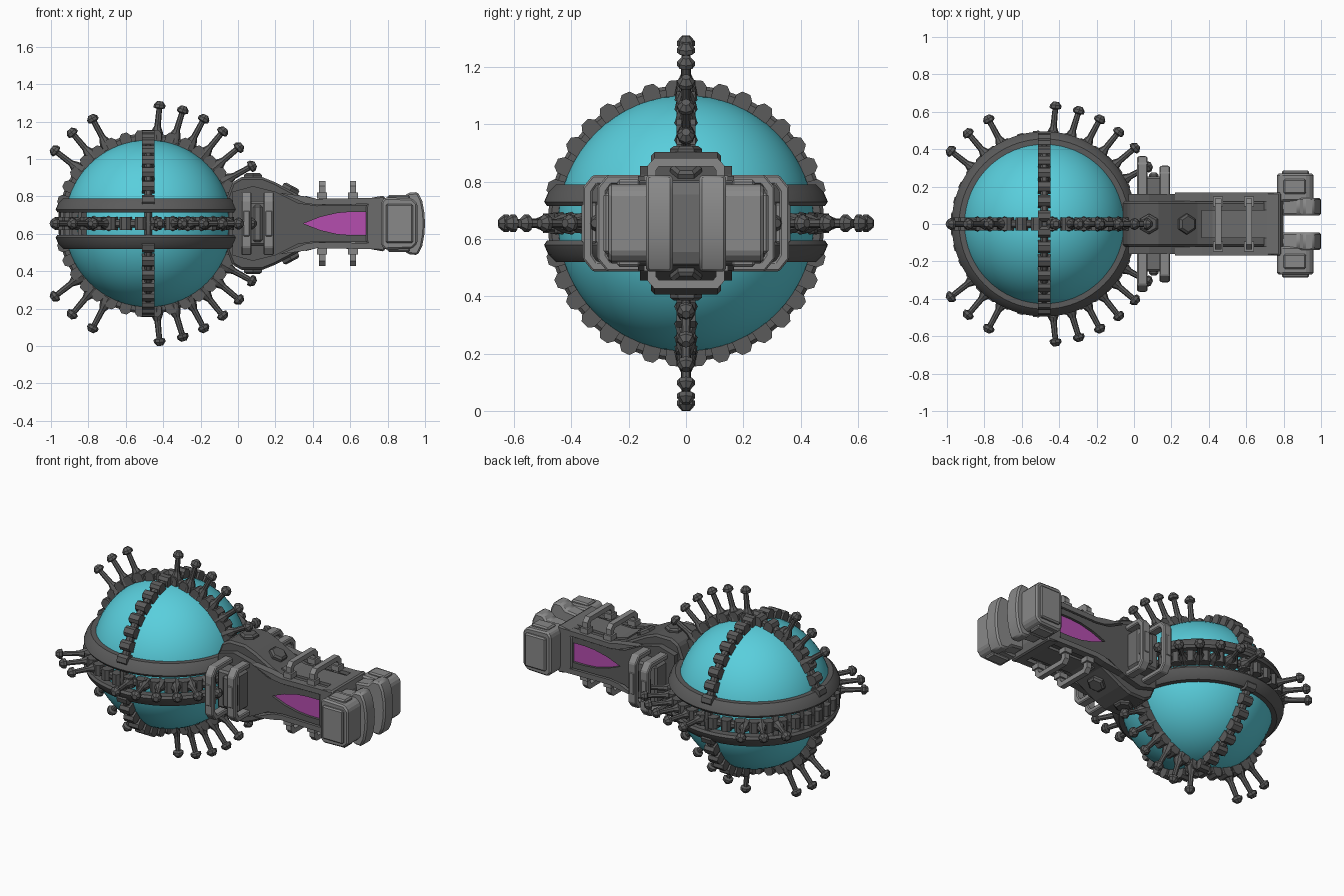
import bpy, bmesh, math
from mathutils import Matrix, Vector

if "Cube" in bpy.data.objects:
    bpy.data.objects.remove(bpy.data.objects["Cube"])

H = 0.655                      # height of the long axis
C = Vector((-0.48, 0, H))      # centre of the sphere


def mat(name, r, g, b):
    m = bpy.data.materials.new(name)
    m.diffuse_color = (r, g, b, 1)
    m.use_nodes = True
    m.node_tree.nodes["Principled BSDF"].inputs["Base Color"].default_value = m.diffuse_color
    return m


CYAN = mat("cyan glass", 0.10, 0.62, 0.72)
MAGENTA = mat("magenta panel", 0.46, 0.075, 0.43)
DARK = mat("dark grey", 0.105, 0.105, 0.105)
MID = mat("mid grey", 0.15, 0.15, 0.15)
LIGHT = mat("light grey", 0.25, 0.25, 0.25)


def finish(name, bm, m, smooth=False, bevel=0):
    bmesh.ops.recalc_face_normals(bm, faces=bm.faces)
    me = bpy.data.meshes.new(name)
    bm.to_mesh(me)
    bm.free()
    ob = bpy.data.objects.new(name, me)
    bpy.context.collection.objects.link(ob)
    me.materials.append(m)
    if bevel:
        b = ob.modifiers.new("bevel", 'BEVEL')
        b.width, b.segments = bevel, 1
    if smooth:
        bpy.context.view_layer.objects.active = ob
        ob.select_set(True)
        bpy.ops.object.shade_smooth_by_angle(angle=math.radians(35))
        ob.select_set(False)
    return ob


def add_box(bm, lo, hi, mx=Matrix()):
    lo, hi = Vector(lo), Vector(hi)
    s = Matrix.Diagonal((*(hi - lo), 1))
    bmesh.ops.create_cube(bm, size=1, matrix=mx @ Matrix.Translation((lo + hi) / 2) @ s)


def add_prism(bm, pts, place, a, b):
    """Extrude a 2D outline between a and b; place(u, v, w) gives the 3D point."""
    v0 = [bm.verts.new(place(u, v, a)) for u, v in pts]
    v1 = [bm.verts.new(place(u, v, b)) for u, v in pts]
    bm.faces.new(v0)
    bm.faces.new(v1)
    n = len(pts)
    for i in range(n):
        j = (i + 1) % n
        bm.faces.new((v0[i], v0[j], v1[j], v1[i]))


def add_lathe(bm, prof, mx, seg, closed):
    """Revolve (radius, height) points round local z."""
    rings = [[bm.verts.new(mx @ Vector((r * math.cos(t), r * math.sin(t), h)))
              for t in (math.tau * k / seg for k in range(seg))] for r, h in prof]
    for i in range(len(rings) if closed else len(rings) - 1):
        a, b = rings[i], rings[(i + 1) % len(rings)]
        for k in range(seg):
            l = (k + 1) % seg
            bm.faces.new((a[k], a[l], b[l], b[k]))
    if not closed:
        bm.faces.new(rings[0])
        bm.faces.new(rings[-1])


side = lambda u, v, w: (u, w, H + v)       # outline seen from the front
cross = lambda u, v, w: (w, u, H + v)      # outline seen from the right
mirrored = lambda pts: pts + [(x, -z) for x, z in reversed(pts) if z != 0]
T = Matrix.Translation(C)

# glass sphere
bm = bmesh.new()
bmesh.ops.create_uvsphere(bm, u_segments=64, v_segments=32, radius=0.447, matrix=T)
finish("glass_sphere", bm, CYAN, True)

# pair of sloped equator bands
bm = bmesh.new()
for s in (1, -1):
    add_lathe(bm, [(r, s * h) for r, h in
                   [(0.42, 0.135), (0.455, 0.135), (0.48, 0.11), (0.495, 0.075), (0.485, 0.06), (0.42, 0.06)]],
              T, 64, True)
finish("equator_bands", bm, DARK, True)

# three knobbly rings, one in each main plane
axes = {"equator_ring": Matrix(), "side_ring": Matrix.Rotation(math.pi / 2, 4, 'X'),
        "cross_ring": Matrix.Rotation(math.pi / 2, 4, 'Y')}
for name, R in axes.items():
    bm = bmesh.new()
    w = 0.021
    add_lathe(bm, [(0.43, -w), (0.47, -w), (0.482, -w / 2), (0.482, w / 2), (0.47, w), (0.43, w)],
              T @ R, 72, True)
    for k in range(36):
        M = T @ R @ Matrix.Rotation(math.tau * (k + 0.5) / 36, 4, 'Z')
        p = M @ Vector((0.49, 0, 0))
        if name != "equator_ring" and abs(p.z - H) < 0.07:
            continue
        wide = 0.034
        knob = [(0.44, -0.03), (0.482, -0.03), (0.5, -0.015), (0.5, 0.015), (0.482, 0.03), (0.44, 0.03)]
        add_prism(bm, knob, lambda u, v, h: M @ Vector((u, v, h)), -wide, wide)
    finish(name, bm, DARK)

# small posts bridging the gap between the bands
bm = bmesh.new()
for k in range(36):
    M = T @ Matrix.Rotation(math.tau * k / 36, 4, 'Z')
    if 90 <= k * 10 <= 270 and 130 < k * 10 < 230:
        add_box(bm, (0.44, -0.015, -0.065), (0.478, 0.015, 0.065), M)
finish("rear_gap_posts", bm, MID)

# mushroom-headed spikes in four fans round the long axis
bm = bmesh.new()
for q in range(4):
    for deg in (84.5, 73, 62, 51, 40, 29, 118, 130, 142):
        a = math.radians(deg)
        d = Matrix.Rotation(q * math.pi / 2, 3, 'X') @ Vector((math.cos(a), 0, math.sin(a)))
        M = T @ d.to_track_quat('Z', 'Y').to_matrix().to_4x4()
        add_lathe(bm, [(0.04, 0.45), (0.032, 0.49), (0.017, 0.525), (0.015, 0.615), (0.031, 0.622),
                       (0.031, 0.638), (0.015, 0.657)], M, 8, False)
finish("spikes", bm, DARK)

# spine of the arm with its big shoulder hump
bm = bmesh.new()
add_prism(bm, mirrored([(-0.06, 0.14), (-0.03, 0.22), (0.02, 0.248), (0.13, 0.248), (0.2, 0.22),
                        (0.34, 0.145), (0.42, 0.12), (0.77, 0.12)]), side, -0.122, 0.122)
finish("arm_spine", bm, DARK, bevel=0.012)

# flank strips framing the panels, and side rails
flanks, rails, panels = bmesh.new(), bmesh.new(), bmesh.new()
lens = [(0.35, 0), (0.44, 0.035), (0.53, 0.056), (0.6, 0.062), (0.72, 0.062)]
for s in (1, -1):
    for t in (1, -1):
        strip = [(-0.03, 0.17), (0.08, 0.2), (0.2, 0.17), (0.32, 0.11), (0.42, 0.095), (0.76, 0.1)] \
            + lens[::-1] + [(-0.03, 0)]
        add_prism(flanks, [(x, t * z) for x, z in strip], side, s * 0.11, s * 0.16)
        top = [(0.22, 0.165), (0.36, 0.108), (0.42, 0.1), (0.76, 0.105), (0.76, 0.137), (0.42, 0.132), (0.36, 0.145)]
        add_prism(rails, [(x, t * z) for x, z in top], side, s * 0.12, s * 0.168)
    add_prism(panels, mirrored(lens), side, s * 0.135, s * 0.144)
finish("arm_flanks", flanks, DARK)
finish("arm_rails", rails, MID)
finish("lens_panels", panels, MAGENTA)

# raised centre plates along the arm, top and bottom
bm = bmesh.new()
for t in (1, -1):
    pl = [(0.36, 0.13), (0.42, 0.115), (0.76, 0.115), (0.76, 0.138), (0.42, 0.132), (0.36, 0.148)]
    add_prism(bm, [(x, t * z) for x, z in pl], side, -0.075, 0.075)
finish("centre_plates", bm, MID)

# staple handles over the arm
bm = bmesh.new()
for x in (0.45, 0.615):
    for t in (1, -1):
        st = [(-0.135, 0.1), (-0.135, 0.2), (-0.11, 0.228), (0.11, 0.228), (0.135, 0.2), (0.135, 0.1),
              (0.105, 0.1), (0.105, 0.185), (0.095, 0.198), (-0.095, 0.198), (-0.105, 0.185), (-0.105, 0.1)]
        add_prism(bm, [(y, t * z) for y, z in st], cross, x - 0.017, x + 0.017)
        for s in (1, -1):
            z = H + t * 0.15
            add_box(bm, (x - 0.027, s * 0.12 - 0.027, z - 0.016), (x + 0.027, s * 0.12 + 0.027, z + 0.016))
finish("staple_handles", bm, LIGHT)

# hexagonal bolts on the shoulder
bm = bmesh.new()
for t in (1, -1):
    for x, z, tilt in ((0.08, 0.248, 0), (0.28, 0.182, 0.49)):
        M = Matrix.Translation((x, 0, H + t * z)) @ Matrix.Rotation(t * tilt, 4, 'Y')
        add_lathe(bm, [(0.055, -0.02), (0.055, 0.012), (0.042, 0.022)] if t > 0 else
                  [(0.055, 0.02), (0.055, -0.012), (0.042, -0.022)],
                  M @ Matrix.Rotation(math.pi / 6, 4, 'Z'), 6, False)
finish("hex_bolts", bm, DARK)

# C-shaped clamps and the core blocks inside them
clamps, cores = bmesh.new(), bmesh.new()
for s in (1, -1):
    for x, y in ((0.045, 0.36), (0.165, 0.31)):
        o = mirrored([(0.11, 0.168), (y - 0.035, 0.168), (y, 0.125)])
        i = mirrored([(0.11, 0.135), (y - 0.05, 0.135), (y - 0.033, 0.11)])
        c = o + i[::-1]
        add_prism(clamps, [(s * u, v) for u, v in c], cross, x - 0.028, x + 0.028)
        ya, yb = sorted((s * (y - 0.05), s * (y + 0.004)))
        add_box(clamps, (x - 0.02, ya, H - 0.07), (x + 0.02, yb, H + 0.07))
    ya, yb = sorted((s * 0.1, s * 0.255))
    add_box(cores, (0.03, ya, H - 0.12), (0.18, yb, H + 0.12))
    ya, yb = sorted((s * 0.2, s * 0.275))
    add_box(cores, (0.08, ya, H - 0.1), (0.13, yb, H + 0.1))
finish("clamps", clamps, LIGHT, bevel=0.006)
finish("clamp_cores", cores, MID, bevel=0.012)

# end cap: collar, outer blocks and curved bumpers
collar, blocks, lips, bumpers = (bmesh.new() for _ in range(4))
add_prism(collar, mirrored([(0.685, 0.09), (0.70, 0.135), (0.78, 0.15), (0.8, 0.1)]), side, -0.168, 0.168)
for s in (1, -1):
    add_prism(blocks, mirrored([(0.765, 0.115), (0.785, 0.14), (0.93, 0.135), (0.96, 0.105)]),
              side, s * 0.12, s * 0.27)
    ya, yb = sorted((s * 0.25, s * 0.287))
    add_box(lips, (0.79, ya, H - 0.105), (0.935, yb, H + 0.105))
    for t in (1, -1):
        za, zb = sorted((H + t * 0.12, H + t * 0.152))
        ya, yb = sorted((s * 0.16, s * 0.24))
        add_box(lips, (0.80, ya, za), (0.92, yb, zb))
    add_prism(bumpers, mirrored([(0.79, 0.125), (0.88, 0.135), (0.91, 0.165), (0.962, 0.168), (0.985, 0.12),
                                 (0.996, 0.06), (1.0, 0)]), side, s * 0.045, s * 0.14)
finish("end_collar", collar, MID, bevel=0.008)
finish("end_blocks", blocks, LIGHT, bevel=0.01)
finish("end_block_lips", lips, LIGHT, bevel=0.008)
finish("end_bumpers", bumpers, LIGHT, True, bevel=0.01)
